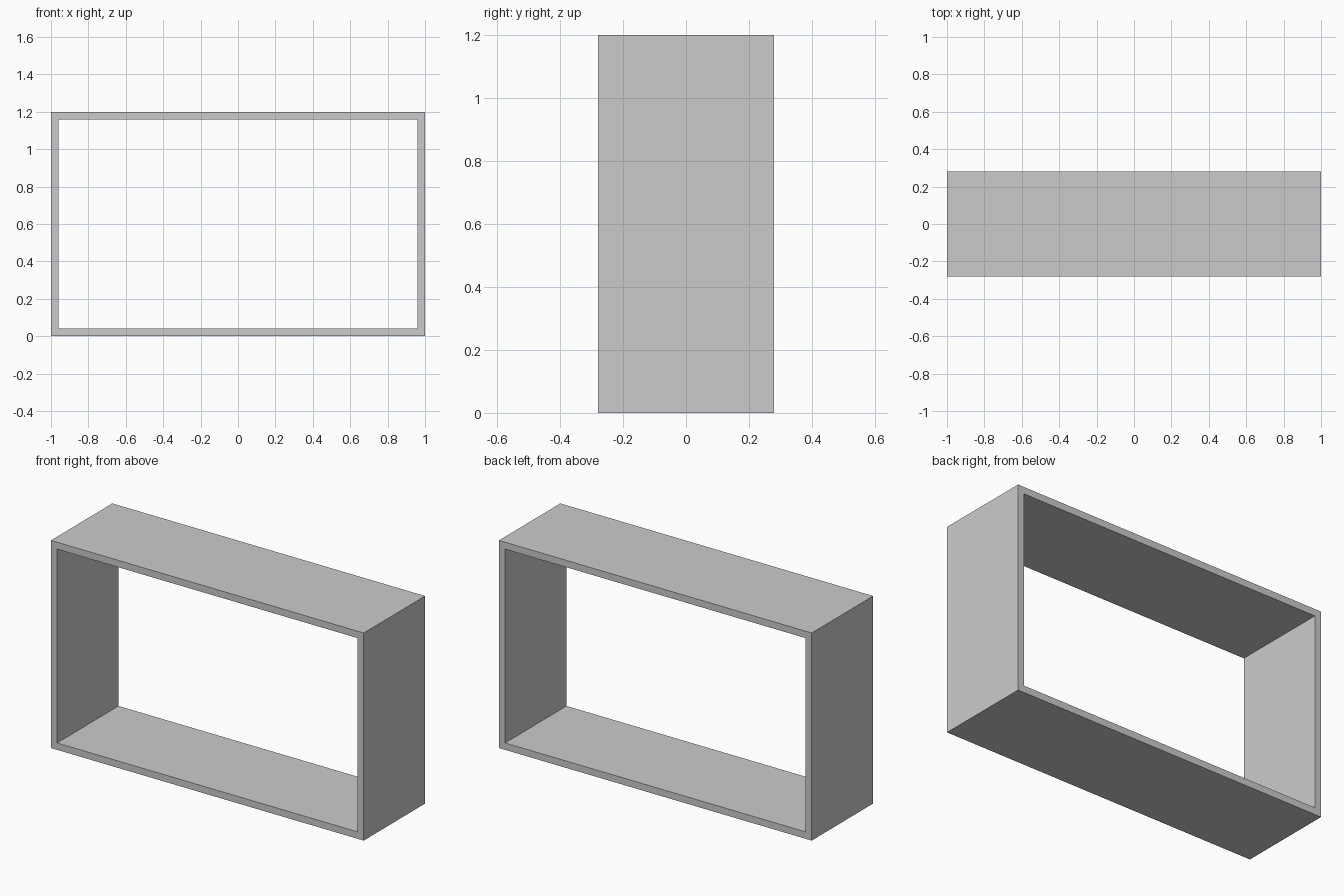
import bpy, bmesh

if "Cube" in bpy.data.objects:
    bpy.data.objects.remove(bpy.data.objects["Cube"])

W, H, D, T = 1.0, 1.2, 0.28, 0.04  # half width, height, half depth, board thickness


def rect_loop(bm, inset, y):
    """Four corners of the frame outline, moved inward by inset."""
    x, lo, hi = W - inset, inset, H - inset
    return [bm.verts.new((px, y, pz)) for px, pz in ((-x, lo), (x, lo), (x, hi), (-x, hi))]


# Open rectangular shelf frame: four loops bridged into a hollow tube
bm = bmesh.new()
loops = [rect_loop(bm, i, y) for i, y in ((0, -D), (0, D), (T, D), (T, -D))]
for a, b in zip(loops, loops[1:] + loops[:1]):
    for i in range(4):
        j = (i + 1) % 4
        bm.faces.new((a[i], a[j], b[j], b[i]))
bmesh.ops.recalc_face_normals(bm, faces=bm.faces)

mesh = bpy.data.meshes.new("shelf_frame")
bm.to_mesh(mesh)
bm.free()
bpy.context.collection.objects.link(bpy.data.objects.new("shelf_frame", mesh))
